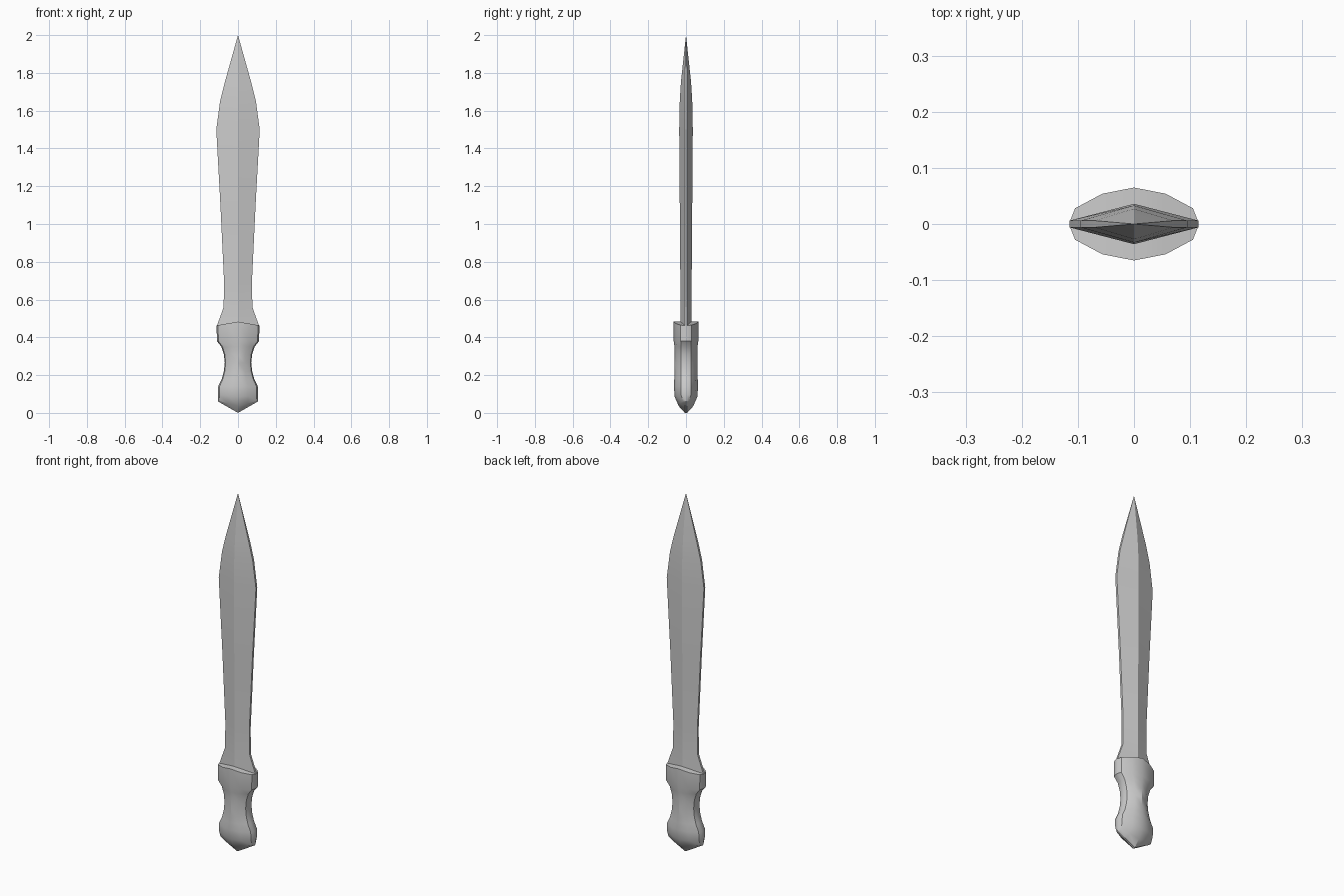
import bpy, bmesh, math

cube = bpy.data.objects.get("Cube")
if cube:
    bpy.data.objects.remove(cube, do_unlink=True)

steel = bpy.data.materials.new("pale_grey")
steel.use_nodes = True
grey = (0.6, 0.6, 0.6, 1)
steel.diffuse_color = grey
steel.node_tree.nodes["Principled BSDF"].inputs["Base Color"].default_value = grey


def mirrored(quarter):
    """Closed outline from a quarter outline running front-centre to side."""
    right = quarter + [(x, -y) for x, y in reversed(quarter)]
    return right + [(-x, y) for x, y in reversed(right[1:-1])]


def loft(name, section, levels, smooth_angle):
    """Levels are (z at centre, z at side, half width, half depth, side half depth)."""
    bm = bmesh.new()
    rings = []
    for zc, zs, w, d, e in levels:
        ring = []
        for u, v in section:
            side = abs(v) < 0.2
            y = math.copysign(e, v) if side else v * d
            ring.append(bm.verts.new((u * w, y, zc + (zs - zc) * abs(u))))
        rings.append(ring)
    n = len(section)
    for low, high in zip(rings, rings[1:]):
        for i in range(n):
            j = (i + 1) % n
            bm.faces.new((low[i], low[j], high[j], high[i]))
    # Caps join matching points on the front and back halves
    for ring in (rings[0], rings[-1]):
        front = [v for v, s in zip(ring, section) if s[1] > 0]
        back = [v for v, s in zip(ring, section) if s[1] < 0]
        front.sort(key=lambda v: v.co.x)
        back.sort(key=lambda v: v.co.x)
        for i in range(len(front) - 1):
            bm.faces.new((front[i], front[i + 1], back[i + 1], back[i]))
    bmesh.ops.remove_doubles(bm, verts=bm.verts, dist=0.0002)
    bmesh.ops.recalc_face_normals(bm, faces=bm.faces)
    mesh = bpy.data.meshes.new(name)
    bm.to_mesh(mesh)
    bm.free()
    mesh.materials.append(steel)
    obj = bpy.data.objects.new(name, mesh)
    bpy.context.collection.objects.link(obj)
    bpy.ops.object.select_all(action="DESELECT")
    obj.select_set(True)
    bpy.context.view_layer.objects.active = obj
    bpy.ops.object.shade_smooth_by_angle(angle=math.radians(smooth_angle))
    return obj


# Leaf-shaped blade: diamond section with a narrow blunt edge
blade_section = mirrored([(0, 1), (1, 0.1)])
blade_outline = [(0.46, 0.112, 0.03), (0.56, 0.076, 0.03), (0.7, 0.074, 0.03),
                 (1.1, 0.093, 0.033), (1.5, 0.115, 0.036), (1.65, 0.095, 0.033),
                 (1.75, 0.07, 0.027), (2.0, 0, 0)]
loft("blade", blade_section,
     [(z, z, w, d, 0.006 if w else 0) for z, w, d in blade_outline], 10)

# Grip with guard collar and wedge-shaped pommel in one flowing body
grip_section = mirrored([(0, 1), (0.5, 0.83), (0.93, 0.43), (1, 0.12)])
grip_levels = [
    (0.0, 0.06, 0.105, 0.006, 0.001),
    (0.035, 0.065, 0.105, 0.038, 0.003),
    (0.085, 0.095, 0.106, 0.06, 0.007),
    (0.14, 0.14, 0.105, 0.064, 0.008),
    (0.18, 0.18, 0.086, 0.062, 0.008),
    (0.22, 0.22, 0.075, 0.061, 0.008),
    (0.265, 0.265, 0.07, 0.06, 0.008),
    (0.31, 0.31, 0.075, 0.06, 0.008),
    (0.35, 0.35, 0.088, 0.061, 0.008),
    (0.38, 0.38, 0.112, 0.065, 0.008),
    (0.483, 0.463, 0.113, 0.065, 0.008),
]
loft("grip", grip_section, grip_levels, 30)
